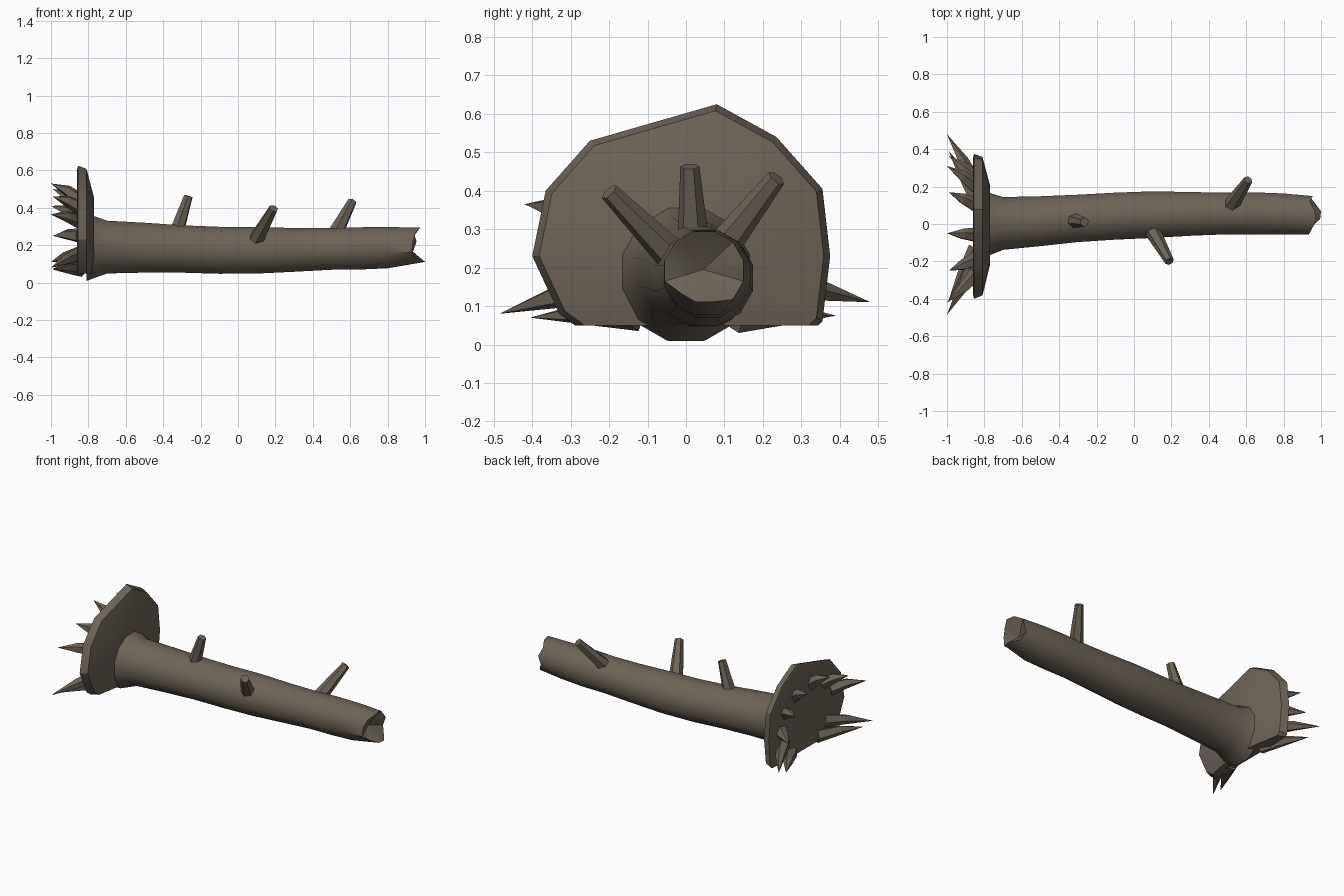
import bpy, bmesh, math
from mathutils import Vector

if "Cube" in bpy.data.objects:
    bpy.data.objects.remove(bpy.data.objects["Cube"])

bark = bpy.data.materials.new("bark brown")
bark.diffuse_color = (0.155, 0.126, 0.096, 1)
bark.use_nodes = True
bark.node_tree.nodes["Principled BSDF"].inputs["Base Color"].default_value = bark.diffuse_color


def finish(name, bm, angle=None):
    bmesh.ops.recalc_face_normals(bm, faces=bm.faces)
    me = bpy.data.meshes.new(name)
    bm.to_mesh(me)
    bm.free()
    me.materials.append(bark)
    ob = bpy.data.objects.new(name, me)
    bpy.context.collection.objects.link(ob)
    if angle:
        bpy.ops.object.select_all(action='DESELECT')
        ob.select_set(True)
        bpy.context.view_layer.objects.active = ob
        bpy.ops.object.shade_smooth_by_angle(angle=math.radians(angle))
    return ob


def bridge(bm, a, b):
    n = len(a)
    for i in range(n):
        j = (i + 1) % n
        bm.faces.new((a[i], a[j], b[j], b[i]))


def tube(name, pts, radii, sides, angle=None):
    """Tapered tube through points; a zero last radius makes a spike."""
    bm = bmesh.new()
    rings = []
    pts = [Vector(p) for p in pts]
    d = (pts[-1] - pts[0]).normalized()
    u = d.cross(Vector((0, 0, 1))).normalized()
    v = u.cross(d)
    for p, r in zip(pts, radii):
        if r == 0:
            tip = bm.verts.new(p)
            for i in range(sides):
                bm.faces.new((rings[-1][i], rings[-1][(i + 1) % sides], tip))
            break
        ring = [bm.verts.new(p + r * (u * math.cos(t) + v * math.sin(t)))
                for t in (2 * math.pi * i / sides for i in range(sides))]
        if rings:
            bridge(bm, rings[-1], ring)
        rings.append(ring)
    else:
        bm.faces.new(rings[-1])
    bm.faces.new(rings[0])
    return finish(name, bm, angle)


# Trunk: x, centre y, centre z, radius
SIDES = 12
path = [(-0.81, 0.0, 0.187, 0.184), (-0.76, 0.0, 0.19, 0.168),
        (-0.70, 0.003, 0.19, 0.146), (-0.5, 0.015, 0.187, 0.138),
        (-0.3, 0.03, 0.18, 0.131), (-0.1, 0.042, 0.173, 0.13),
        (0.1, 0.05, 0.173, 0.129), (0.3, 0.054, 0.175, 0.121),
        (0.5, 0.056, 0.18, 0.115), (0.65, 0.056, 0.183, 0.117),
        (0.8, 0.053, 0.187, 0.114)]
bm = bmesh.new()
prev = None
for x, y, z, r in path:
    ring = [bm.verts.new((x, y + r * math.cos(t), z + r * math.sin(t)))
            for t in (2 * math.pi * (i + 0.5) / SIDES for i in range(SIDES))]
    if prev:
        bridge(bm, prev, ring)
    else:
        bm.faces.new(ring)
    prev = ring
# Jagged broken end with a sunken middle
jag = [0.955, 0.94, 0.965, 0.975, 0.95, 0.935, 0.93, 0.95, 0.995, 1.0, 0.96, 0.935]
end = []
for i, x in enumerate(jag):
    t = 2 * math.pi * (i + 0.5) / SIDES
    r = 0.106 - (0.022 if 7 <= i <= 9 else 0)
    end.append(bm.verts.new((x, 0.047 + r * math.cos(t), 0.192 + r * math.sin(t))))
bridge(bm, prev, end)
core = bm.verts.new((0.90, 0.045, 0.195))
for i in range(SIDES):
    bm.faces.new((end[i], end[(i + 1) % SIDES], core))
finish("trunk", bm, 40)

# Root plate: irregular domed disc, cut flat just above the ground
outline = [(0.08, 0.625), (0.235, 0.54), (0.355, 0.405), (0.375, 0.23), (0.355, 0.06),
           (0.22, -0.06), (0.0, -0.12), (-0.18, -0.03), (-0.33, 0.08),
           (-0.40, 0.23), (-0.365, 0.40), (-0.25, 0.53)]
bm = bmesh.new()
loops = []
for x, s in ((-0.86, 0.95), (-0.855, 1.0), (-0.81, 0.955), (-0.77, 0.55)):
    loops.append([bm.verts.new((x, y * s, 0.25 + (z - 0.25) * s)) for y, z in outline])
for a, b in zip(loops, loops[1:]):
    bridge(bm, a, b)
bm.faces.new(loops[0])
bm.faces.new(loops[-1])
cut = bmesh.ops.bisect_plane(bm, geom=bm.verts[:] + bm.edges[:] + bm.faces[:],
                             plane_co=(0, 0, 0.05), plane_no=(0, 0, -1), clear_outer=True)
bmesh.ops.holes_fill(bm, edges=[e for e in bm.edges if e.is_boundary], sides=0)
finish("root_plate", bm, 32)

# Broken roots: base y, z then tip y, z
roots = [(-0.20, 0.15, -0.485, 0.08), (-0.13, 0.075, -0.405, 0.07),
         (-0.27, 0.33, -0.42, 0.365), (-0.19, 0.40, -0.25, 0.46),
         (-0.06, 0.44, -0.05, 0.53), (0.10, 0.42, 0.17, 0.50),
         (0.20, 0.35, 0.31, 0.41), (0.24, 0.25, 0.365, 0.25),
         (0.20, 0.16, 0.48, 0.11), (0.13, 0.07, 0.39, 0.075)]
for i, (y0, z0, y1, z1) in enumerate(roots):
    tube(f"root_{i + 1}",
         [(-0.845, y0, z0), (-0.915, (y0 + y1) / 2, (z0 + z1) / 2 + 0.008),
          (-1.0 + 0.01 * (i % 2), y1, z1)], [0.042, 0.03, 0], 5)

# Branch stubs
stubs = [((-0.335, 0.02, 0.25), (-0.265, 0.01, 0.463)),
         ((0.10, -0.04, 0.235), (0.19, -0.20, 0.397)),
         ((0.52, 0.10, 0.26), (0.61, 0.235, 0.433))]
for i, (a, b) in enumerate(stubs):
    tube(f"branch_stub_{i + 1}", [a, b], [0.043, 0.025], 6)
